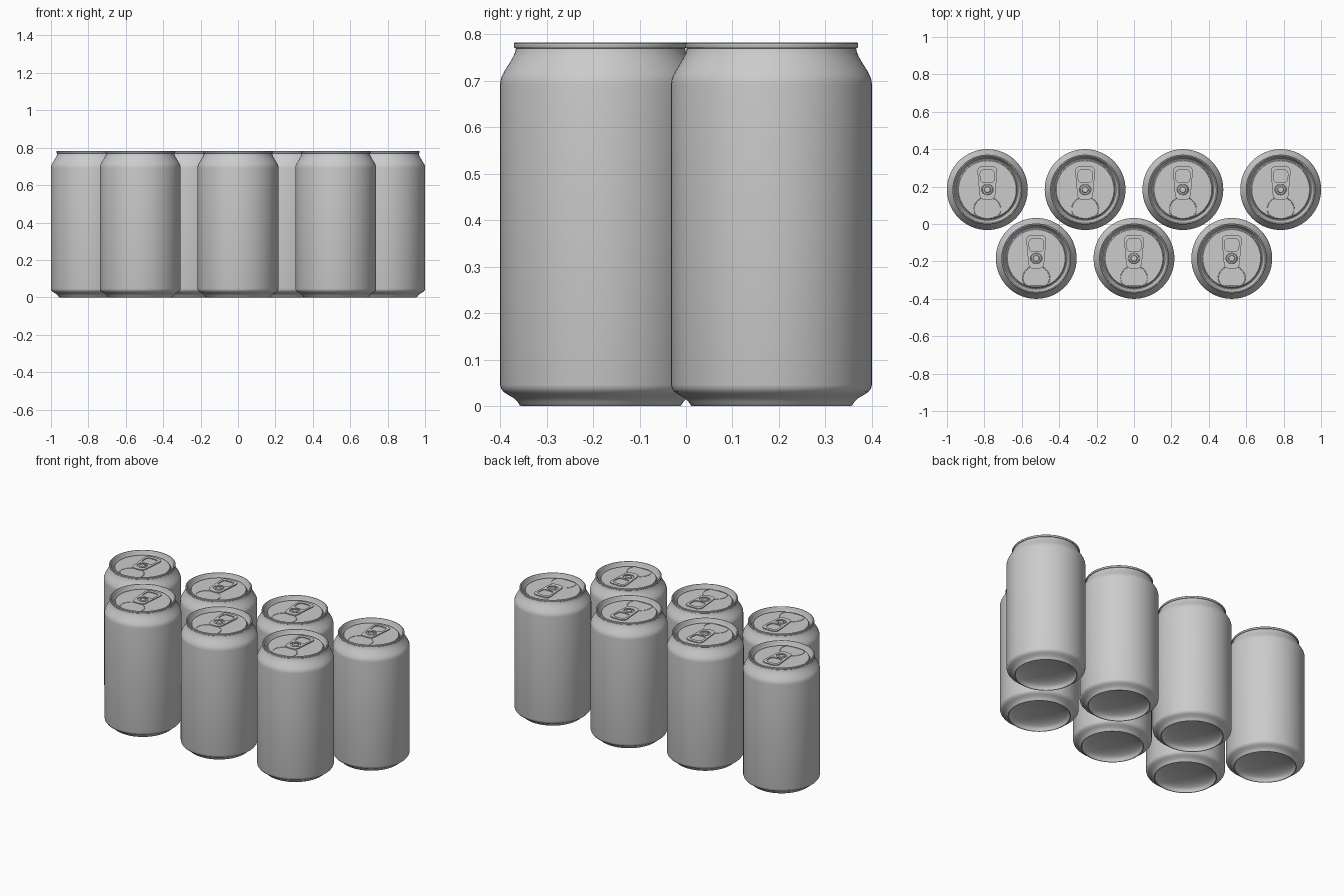
import bpy, bmesh, math
from math import sin, cos, pi

if "Cube" in bpy.data.objects:
    bpy.data.objects.remove(bpy.data.objects["Cube"])

LID = 0.764      # height of the recessed lid panel
SMOOTH = math.radians(35)


def finish(me):
    for p in me.polygons:
        p.use_smooth = True
    me.set_sharp_from_angle(angle=SMOOTH)
    return me


def lathe(name, profile, seg=96):
    """Spin an (r, z) profile round the z axis."""
    bm = bmesh.new()
    vs = [bm.verts.new((r, 0, z)) for r, z in profile]
    es = [bm.edges.new(e) for e in zip(vs, vs[1:])]
    bmesh.ops.spin(bm, geom=vs + es, cent=(0, 0, 0), axis=(0, 0, 1),
                   angle=2 * pi, steps=seg, use_duplicate=False)
    bmesh.ops.remove_doubles(bm, verts=bm.verts, dist=1e-5)
    bmesh.ops.recalc_face_normals(bm, faces=bm.faces)
    me = bpy.data.meshes.new(name)
    bm.to_mesh(me)
    bm.free()
    return finish(me)


def round_poly(corners, n=6):
    """Round the corners (x, y, radius) of a counter-clockwise outline."""
    pts = []
    for i, (x, y, r) in enumerate(corners):
        (ax, ay, _), (bx, by, _) = corners[i - 1], corners[(i + 1) % len(corners)]
        la, lb = math.hypot(ax - x, ay - y), math.hypot(bx - x, by - y)
        p = (x + (ax - x) / la * r, y + (ay - y) / la * r)
        q = (x + (bx - x) / lb * r, y + (by - y) / lb * r)
        for k in range(n + 1):
            t = k / n
            pts.append(tuple((1 - t) ** 2 * p[j] + 2 * t * (1 - t) * (x, y)[j] + t * t * q[j]
                             for j in (0, 1)))
    return pts


def curve_mesh(name, loops, fill=False, extrude=0.0, bevel=0.0):
    """Turn closed outlines into a filled plate or a round bead."""
    cu = bpy.data.curves.new(name, 'CURVE')
    cu.dimensions = '2D' if fill else '3D'
    cu.fill_mode = 'BOTH' if fill else 'FULL'
    cu.extrude, cu.bevel_depth, cu.bevel_resolution = extrude, bevel, 1
    for loop in loops:
        s = cu.splines.new('POLY')
        s.points.add(len(loop) - 1)
        for p, (x, y) in zip(s.points, loop):
            p.co = (x, y, 0, 1)
        s.use_cyclic_u = True
    tmp = bpy.data.objects.new(name, cu)
    bpy.context.collection.objects.link(tmp)
    bpy.context.view_layer.update()
    dg = bpy.context.evaluated_depsgraph_get()
    me = bpy.data.meshes.new_from_object(tmp.evaluated_get(dg))
    bpy.data.objects.remove(tmp)
    me.name = name
    return finish(me)


# can shell: domed base, foot, wall, neck, rolled rim, countersink, lid
dome = [(0.166 * sin(a), 0.008 + 0.042 * cos(a)) for a in [i * pi / 16 for i in range(8)]]
foot = [(0.166, 0.006), (0.168, 0.001), (0.171, 0.0), (0.174, 0.002),
        (0.178, 0.009), (0.186, 0.017), (0.200, 0.025), (0.209, 0.031),
        (0.214, 0.038), (0.216, 0.046)]
neck = [(0.216, 0.692), (0.2152, 0.701), (0.212, 0.711), (0.206, 0.722),
        (0.196, 0.738), (0.188, 0.752), (0.184, 0.761), (0.182, 0.770)]
rim = [(0.185, 0.771), (0.1865, 0.774), (0.1865, 0.780), (0.184, 0.783),
       (0.179, 0.783), (0.176, 0.780), (0.175, 0.776)]
lid = [(0.168, 0.752), (0.165, 0.749), (0.161, 0.749), (0.158, 0.752),
       (0.157, LID - 0.003), (0.154, LID), (0.0, LID)]
shell = lathe("can_shell", dome + foot + neck + rim + lid)

# pull tab plate with finger hole and rivet hole
outline = round_poly([(-0.040, -0.055, 0.03), (0.040, -0.055, 0.03), (0.046, 0.02, 0.02),
                      (0.056, 0.125, 0.035), (-0.056, 0.125, 0.035), (-0.046, 0.02, 0.02)])
finger = round_poly([(-0.036, 0.038, 0.02), (0.036, 0.038, 0.02),
                     (0.040, 0.106, 0.027), (-0.040, 0.106, 0.027)])
hole = [(0.031 * cos(i * pi / 12), 0.028 * sin(i * pi / 12)) for i in range(24)]
tab = curve_mesh("pull_tab", [outline, finger, hole], fill=True, extrude=0.0025)

# rivet button joining tab and lid
rivet = lathe("rivet", [(0.028, 0), (0.026, 0.002), (0.018, 0.003), (0.017, 0.007),
                        (0.015, 0.009), (0.0, 0.009)], 24)

# scored mouth opening: thin bead around the opening
mouth = round_poly([(-0.072, -0.148, 0.045), (0.072, -0.148, 0.045), (0.072, -0.075, 0.033),
                    (0.034, -0.045, 0.012), (-0.034, -0.045, 0.012), (-0.072, -0.075, 0.033)])
score = curve_mesh("mouth_score", [mouth], bevel=0.002)

# place the cans: four behind, three in front
spots = [(-0.784 + 0.5227 * i, 0.184) for i in range(4)]
spots += [(-0.5227 + 0.5227 * i, -0.184) for i in range(3)]
for n, (x, y) in enumerate(spots, 1):
    for me, z in ((shell, 0), (tab, LID + 0.0065), (rivet, LID), (score, LID)):
        ob = bpy.data.objects.new(f"{me.name}_{n}", me)
        ob.location = (x, y, z)
        bpy.context.collection.objects.link(ob)
